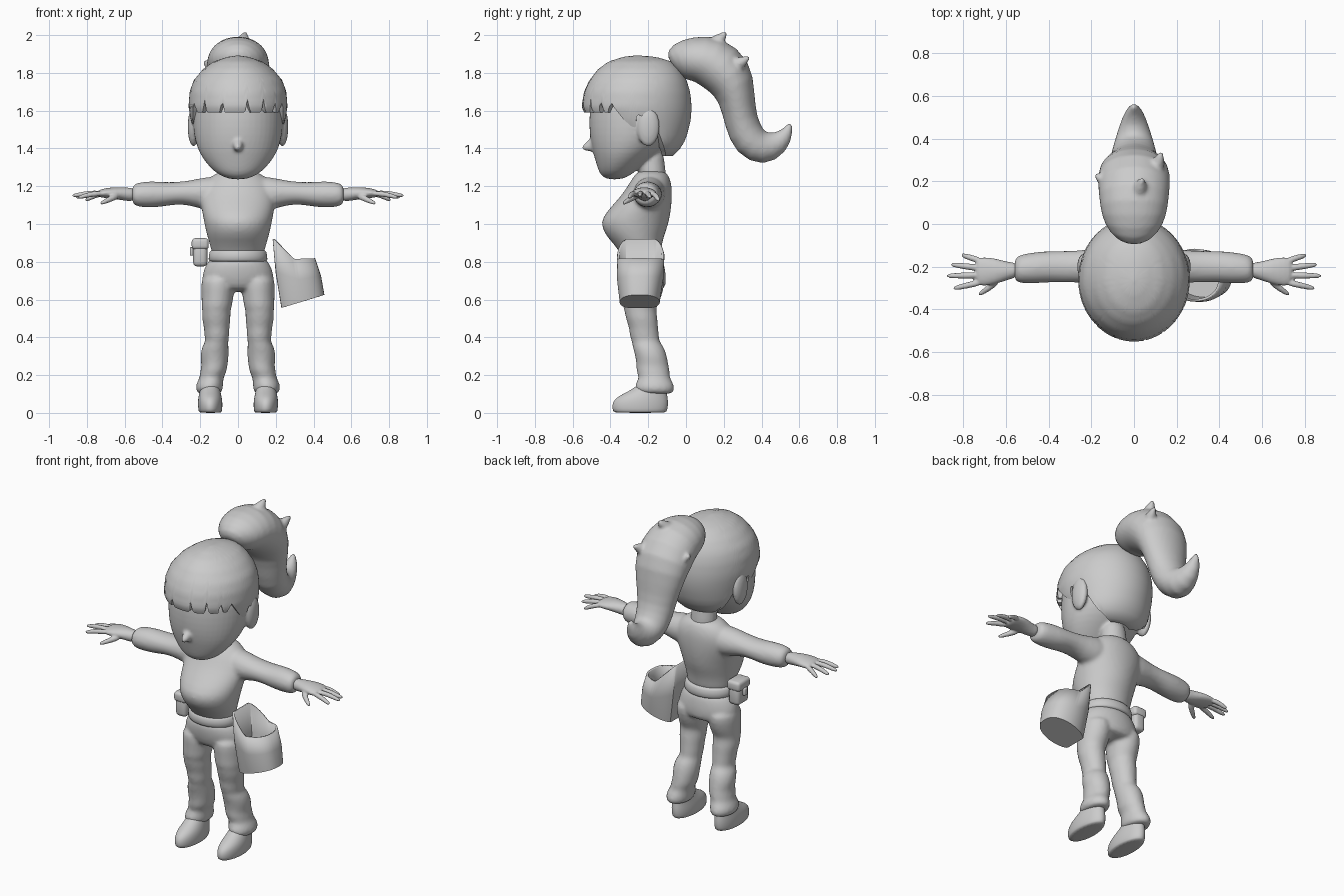
import bpy, bmesh, math
from mathutils import Vector as V

grey = bpy.data.materials.new("plain_grey")
grey.diffuse_color = (0.6, 0.6, 0.6, 1)


def tube(bm, rings, side=(1, 0, 0), axis=None, n=24):
    """Oval rings (centre, half width along side, half depth) skinned into a closed tube."""
    pts = [V(r[0]) for r in rings]
    u = V(side)
    loops = []
    for i, (c, a, b) in enumerate(rings):
        t = V(axis) if axis else (pts[min(i + 1, len(pts) - 1)] - pts[max(i - 1, 0)]).normalized()
        w = t.cross(u).normalized()
        loops.append([bm.verts.new(pts[i] + u * a * math.cos(k * math.tau / n) + w * b * math.sin(k * math.tau / n))
                      for k in range(n)])
    for p, q in zip(loops, loops[1:]):
        for k in range(n):
            bm.faces.new((p[k], p[(k + 1) % n], q[(k + 1) % n], q[k]))
    bm.faces.new(loops[0])
    bm.faces.new(loops[-1])


def stack(bm, rows, s=1):
    """Upright tube from rows of (z, centre x, half width, front y, back y)."""
    tube(bm, [((s * cx, (f + b) / 2, z), w, (b - f) / 2) for z, cx, w, f, b in rows], axis=(0, 0, 1))


def finish(bm, name, voxel=0, smooth=4, subsurf=1, angle=180):
    bmesh.ops.recalc_face_normals(bm, faces=bm.faces)
    me = bpy.data.meshes.new(name)
    bm.to_mesh(me)
    bm.free()
    me.materials.append(grey)
    ob = bpy.data.objects.new(name, me)
    bpy.context.collection.objects.link(ob)
    if subsurf:
        ob.modifiers.new("round", 'SUBSURF').levels = subsurf
        ob.modifiers["round"].render_levels = subsurf
    if voxel:
        m = ob.modifiers.new("blend", 'REMESH')
        m.mode, m.voxel_size, m.use_smooth_shade = 'VOXEL', voxel, True
        m = ob.modifiers.new("relax", 'SMOOTH')
        m.factor, m.iterations = 0.5, smooth
    bpy.context.view_layer.objects.active = ob
    ob.select_set(True)
    if angle == 180:
        me.shade_smooth()
    else:
        bpy.ops.object.shade_smooth_by_angle(angle=math.radians(angle))
    ob.select_set(False)
    return ob


def ball(bm, c, r):
    vs = bmesh.ops.create_uvsphere(bm, u_segments=20, v_segments=12, radius=1)["verts"]
    for v in vs:
        v.co = V((c[0] + v.co.x * r[0], c[1] + v.co.y * r[1], c[2] + v.co.z * r[2]))


# Head: face, nose, ears and neck
bm = bmesh.new()
stack(bm, [(1.235, 0, .04, -.42, -.34), (1.26, 0, .105, -.455, -.29), (1.30, 0, .15, -.47, -.24),
           (1.35, 0, .19, -.485, -.18), (1.40, 0, .217, -.50, -.12), (1.47, 0, .236, -.512, -.06),
           (1.55, 0, .242, -.515, -.03), (1.64, 0, .24, -.51, -.02), (1.74, 0, .2, -.46, -.06)])
tube(bm, [((0, -.48, 1.425), .035, .045), ((0, -.52, 1.408), .024, .026), ((0, -.552, 1.40), .01, .01)])
tube(bm, [((0, -.17, 1.20), .085, .075), ((0, -.18, 1.28), .075, .07), ((0, -.19, 1.42), .075, .07)])
for s in (1, -1):
    ball(bm, (s * .235, -.2, 1.515), (.032, .062, .105))
finish(bm, "head", .009, 3)

# Hair cap with fringe, side locks and a full back
prof = [(1.36, .13, -.24, -.07), (1.40, .19, -.32, -.03), (1.45, .222, -.42, 0), (1.55, .25, -.52, .025),
        (1.62, .262, -.553, .03), (1.70, .256, -.54, .022), (1.76, .235, -.512, .003), (1.82, .185, -.465, -.03),
        (1.86, .13, -.41, -.075), (1.885, .055, -.33, -.16), (1.892, .005, -.27, -.25)]


def section(z):
    for p, q in zip(prof, prof[1:]):
        if z <= q[0]:
            k = max(0, (z - p[0]) / (q[0] - p[0]))
            return [a + (b - a) * k for a, b in zip(p, q)]
    return prof[-1]


def hem(t):
    a = abs(t)
    if a < 1.0:
        notch = max(0, 1 - min(abs(t - c) for c in (-.75, -.33, .2, .55, .85)) / .05)
        return 1.59 + .07 * notch
    keys = [(1.0, 1.60), (1.1, 1.64), (1.25, 1.56), (1.42, 1.49), (1.55, 1.58), (1.85, 1.55), (2.0, 1.40),
            (2.15, 1.36), (3.2, 1.36)]
    for p, q in zip(keys, keys[1:]):
        if a <= q[0]:
            return p[1] + (q[1] - p[1]) * (a - p[0]) / (q[0] - p[0])


bm = bmesh.new()
N, R = 160, 22
rows = []
for r in range(-1, R + 1):
    row = []
    for i in range(N):
        t = -math.pi + math.tau * i / N
        k = math.sin(max(r, 0) / R * math.pi / 2)
        z = hem(t) + (1.892 - hem(t)) * k
        _, w, f, b = section(z)
        sc = .6 if r < 0 else 1
        row.append(bm.verts.new((sc * w * math.sin(t), (f + b) / 2 - sc * (b - f) / 2 * math.cos(t), z)))
    rows.append(row)
for p, q in zip(rows, rows[1:]):
    for i in range(N):
        bm.faces.new((p[i], p[(i + 1) % N], q[(i + 1) % N], q[i]))
bm.faces.new(rows[-1])
finish(bm, "hair_cap", subsurf=0, angle=50)

# Ponytail with small loose tufts
bm = bmesh.new()
tube(bm, [((0, -.07, 1.83), .06, .07), ((0, -.035, 1.86), .12, .105), ((0, .04, 1.875), .155, .12),
          ((0, .13, 1.867), .165, .145), ((0, .235, 1.785), .175, .14), ((0, .27, 1.67), .15, .095),
          ((0, .29, 1.54), .115, .088), ((0, .335, 1.435), .105, .1), ((0, .415, 1.392), .085, .098),
          ((0, .5, 1.43), .055, .062), ((0, .54, 1.49), .03, .03), ((0, .555, 1.54), .006, .006)])
for a, b in [((.1, .25, 1.83), (.13, .345, 1.89)), ((-.12, .2, 1.82), (-.185, .235, 1.87)),
             ((.02, .15, 1.95), (.04, .22, 2.02))]:
    tube(bm, [(a, .05, .05), ((V(a) + V(b)) / 2, .03, .03), (b, .006, .006)], n=12)
finish(bm, "ponytail", .011, 3)

# Jumper: torso and sleeves blended
bm = bmesh.new()
stack(bm, [(.82, 0, .14, -.345, -.135), (.87, 0, .143, -.36, -.13), (.93, 0, .163, -.42, -.118),
           (.98, 0, .175, -.447, -.098), (1.03, 0, .185, -.45, -.085), (1.10, 0, .198, -.39, -.075),
           (1.16, 0, .2, -.335, -.073), (1.21, 0, .185, -.305, -.075), (1.255, 0, .14, -.275, -.09),
           (1.285, 0, .09, -.255, -.11)])
for s in (1, -1):
    tube(bm, [((s * x, y, z), a, b) for x, y, z, a, b in
              [(.08, -.19, 1.165, .09, .09), (.17, -.195, 1.16, .085, .09), (.25, -.2, 1.165, .076, .066),
               (.33, -.2, 1.163, .074, .058), (.40, -.2, 1.157, .074, .066), (.46, -.205, 1.157, .074, .07),
               (.53, -.21, 1.155, .068, .066), (.565, -.215, 1.155, .058, .05)]], side=(0, 1, 0))
finish(bm, "jumper", .012, 4)

# Hands: palm, four fingers and thumb
for s, side in ((1, "left"), (-1, "right")):
    bm = bmesh.new()
    tube(bm, [((s * x, y, z), a, b) for x, y, z, a, b in
              [(.54, -.215, 1.155, .036, .036), (.59, -.22, 1.157, .04, .036), (.65, -.222, 1.165, .062, .032),
               (.71, -.223, 1.163, .07, .025), (.745, -.223, 1.16, .06, .018)]], side=(0, 1, 0))
    for y0, x1, y1, z1 in ((-.175, .81, -.145, 1.125), (-.208, .86, -.19, 1.14), (-.24, .88, -.243, 1.15),
                           (-.272, .848, -.302, 1.14)):
        a, b = V((s * .71, y0, 1.162)), V((s * x1, y1, z1))
        m = (a + b) / 2 + V((0, 0, .008))
        tube(bm, [(a, .017, .016), (m, .016, .015), (a.lerp(b, .88), .013, .012), (b, .007, .007)],
             side=(0, 1, 0), n=10)
    tube(bm, [((s * .63, -.255, 1.155), .026, .022), ((s * .68, -.3, 1.13), .019, .016),
              ((s * .735, -.335, 1.105), .011, .01)], side=(0, 1, 0), n=10)
    finish(bm, side + "_hand", .006, 2)

# Trousers: hips and creased legs
bm = bmesh.new()
stack(bm, [(.83, 0, .14, -.345, -.13), (.79, 0, .17, -.355, -.115), (.73, 0, .193, -.35, -.105),
           (.68, 0, .19, -.335, -.105), (.64, 0, .16, -.31, -.12)])
for s in (1, -1):
    stack(bm, [(.74, .105, .09, -.345, -.11), (.66, .106, .09, -.34, -.115), (.60, .11, .083, -.335, -.135),
               (.565, .112, .081, -.335, -.155), (.54, .115, .074, -.325, -.158), (.50, .115, .077, -.32, -.15),
               (.45, .113, .067, -.30, -.148), (.41, .112, .066, -.30, -.142), (.375, .112, .06, -.285, -.142),
               (.355, .12, .07, -.285, -.118), (.30, .125, .077, -.268, -.1), (.25, .124, .068, -.262, -.092),
               (.22, .13, .071, -.265, -.085), (.185, .14, .062, -.245, -.088), (.15, .152, .074, -.275, -.06),
               (.11, .152, .07, -.265, -.062), (.10, .152, .05, -.24, -.08)], s)
finish(bm, "trousers", .011, 3)

# Shoes
for s, side in ((1, "left"), (-1, "right")):
    bm = bmesh.new()
    stack(bm, [(0, .146, .056, -.375, -.11), (.006, .147, .062, -.388, -.1), (.04, .147, .066, -.394, -.093),
               (.075, .148, .064, -.38, -.095), (.10, .148, .058, -.335, -.1), (.13, .148, .052, -.275, -.1),
               (.17, .145, .045, -.235, -.105)], s)
    finish(bm, side + "_shoe")

# Belt
bm = bmesh.new()
stack(bm, [(.798, 0, .150, -.357, -.118), (.804, 0, .160, -.368, -.110), (.858, 0, .153, -.366, -.114),
           (.866, 0, .142, -.355, -.125)])
finish(bm, "belt", subsurf=1)

# Open bucket bag with a tall flat inner wall
bm = bmesh.new()
n = 48
low, mid, top = [], [], []
for i in range(n):
    c, d = math.cos(i * math.tau / n), math.sin(i * math.tau / n)
    u, v = max(c, -.8), math.copysign(abs(d) ** .75, d)
    lo = V((.33 + .117 * u, -.245 + .098 * v, .595 + .036 * u))
    hi = V((.285 + .112 * u, -.24 + .112 * v, .815 + .105 * max(0, (.1 - u) / .9)))
    low.append(bm.verts.new(lo))
    mid.append(bm.verts.new(lo.lerp(hi, .5) + V((.006 * u, .006 * v, 0))))
    top.append(bm.verts.new(hi))
for p, q in ((low, mid), (mid, top)):
    for i in range(n):
        bm.faces.new((p[i], p[(i + 1) % n], q[(i + 1) % n], q[i]))
bm.faces.new(low)
bag = finish(bm, "hip_bag", subsurf=0, angle=40)
m = bag.modifiers.new("wall", 'SOLIDIFY')
m.thickness, m.offset = .012, -1

# Belt pouch: body, flap and clasp
for name, c, d in (("pouch_body", (-.2, -.235, .835), (.075, .11, .12)),
                   ("pouch_flap", (-.2, -.235, .895), (.09, .12, .06)),
                   ("pouch_clasp", (-.245, -.235, .855), (.02, .03, .045))):
    bm = bmesh.new()
    bmesh.ops.create_cube(bm, size=1)
    for v in bm.verts:
        v.co = V((c[0] + v.co.x * d[0], c[1] + v.co.y * d[1], c[2] + v.co.z * d[2]))
    bmesh.ops.bevel(bm, geom=bm.edges[:], offset=min(d) * .3, segments=3, affect='EDGES', profile=.5)
    finish(bm, name, subsurf=0, angle=35)
